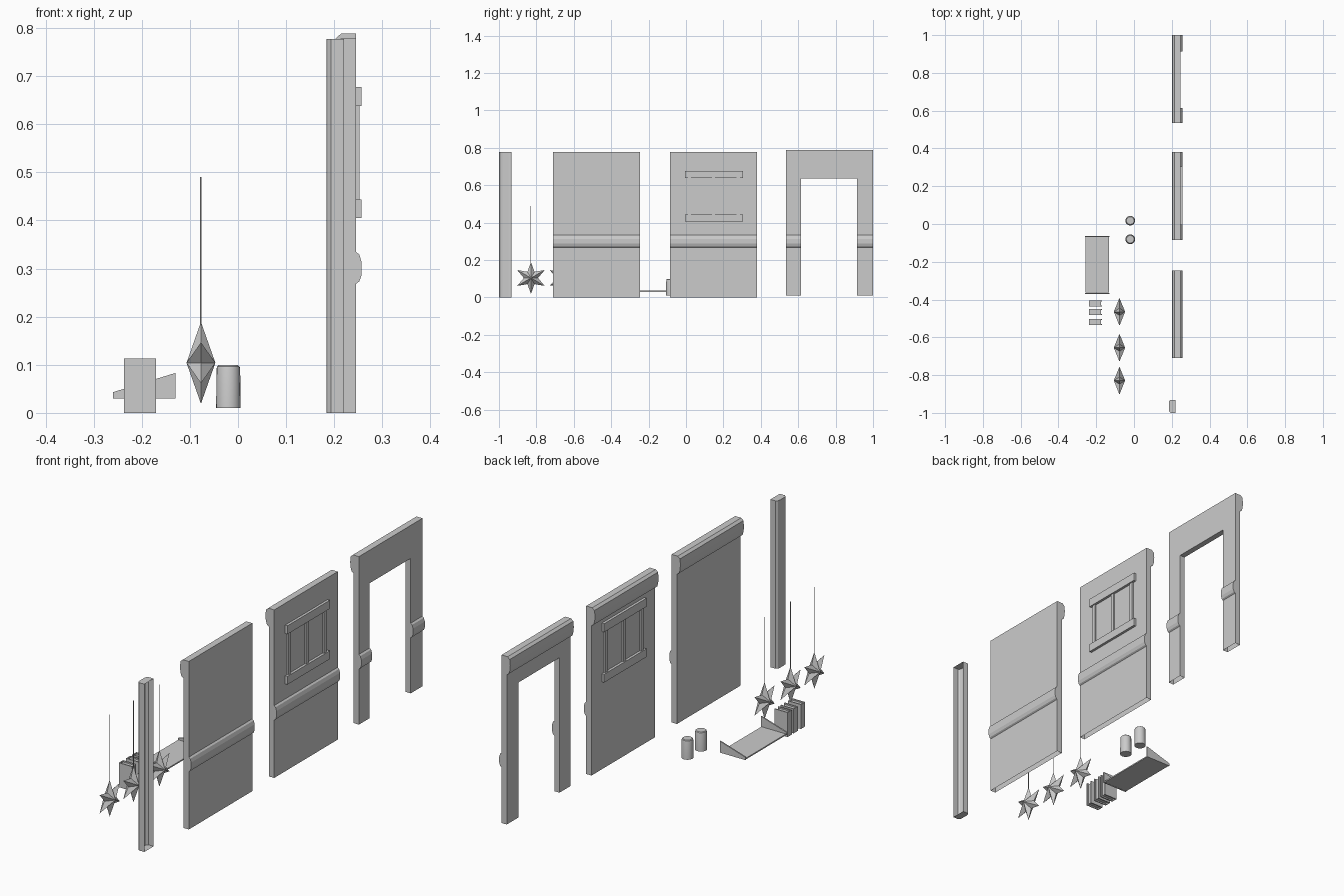
import bpy, bmesh, math
from mathutils import Vector

if "Cube" in bpy.data.objects:
    bpy.data.objects.remove(bpy.data.objects["Cube"])


def add_object(name, bm):
    bmesh.ops.recalc_face_normals(bm, faces=bm.faces)
    mesh = bpy.data.meshes.new(name)
    bm.to_mesh(mesh)
    bm.free()
    ob = bpy.data.objects.new(name, mesh)
    bpy.context.collection.objects.link(ob)
    return ob


def sweep(bm, profile, lo, hi, axis='y', skip=(), caps=True):
    """Extrude a 2D profile along y (x,z profile) or z (x,y profile); skip leaves sides open."""
    def place(p, t):
        return (p[0], t, p[1]) if axis == 'y' else (p[0], p[1], t)
    a = [bm.verts.new(place(p, lo)) for p in profile]
    b = [bm.verts.new(place(p, hi)) for p in profile]
    n = len(profile)
    for i in range(n):
        if i not in skip:
            j = (i + 1) % n
            bm.faces.new((a[i], a[j], b[j], b[i]))
    if caps:
        bm.faces.new(a)
        bm.faces.new(b)


def box(bm, x0, x1, y0, y1, z0, z1):
    sweep(bm, [(x0, z0), (x1, z0), (x1, z1), (x0, z1)], y0, y1)


# shared wall cross-section pieces: cornice on one side, rail on the other
BACK, FRONT = 0.218, 0.245


def cornice(top):
    return [(BACK, top - .085), (.207, top - .077), (.202, top - .06),
            (.200, top - .035), (.203, top - .01), (.214, top)]


RAIL = [(FRONT, .335), (.252, .329), (.257, .313), (.257, .287), (.252, .273), (FRONT, .268)]


def wall(name, y0, y1):
    profile = [(BACK, 0)] + cornice(.778) + [(FRONT, .778)] + RAIL + [(FRONT, 0)]
    bm = bmesh.new()
    sweep(bm, profile, y0, y1, skip=(len(profile) - 1,))
    return add_object(name, bm)


wall("plain_wall", -.71, -.245)
wall("window_wall", -.085, .38)

# window frame on both sides of the wall
bm = bmesh.new()
for z0, z1 in ((.405, .443), (.638, .677)):
    for x0, x1 in ((FRONT, .257), (.206, BACK)):
        box(bm, x0, x1, -.005, .305, z0, z1)
for y0 in (.01, .138, .27):
    for x0, x1 in ((FRONT, .252), (.211, BACK)):
        box(bm, x0, x1, y0, y0 + .018, .443, .638)
add_object("window_frame", bm)

# doorway wall: lintel plus two legs with the rail
bm = bmesh.new()
top, head = .788, .635
lintel = [(BACK, head)] + cornice(top) + [(FRONT, top), (FRONT, head)]
sweep(bm, lintel, .535, 1.0, skip=(len(lintel) - 1,))
leg = [(BACK, .01), (BACK, head), (FRONT, head)] + RAIL + [(FRONT, .01)]
for y0, y1 in ((.535, .614), (.914, 1.0)):
    sweep(bm, leg, y0, y1, skip=(1, len(leg) - 1))
bm.faces.new([bm.verts.new(c) for c in ((BACK, .614, head), (FRONT, .614, head),
                                        (FRONT, .914, head), (BACK, .914, head))])
add_object("doorway_wall", bm)

# corner post, hollow and open toward +x
bm = bmesh.new()
post = [(.22, -1), (.193, -1), (.186, -.993), (.184, -.982), (.184, -.95),
        (.186, -.939), (.193, -.932), (.22, -.932)]
sweep(bm, post, 0, .777, axis='z', skip=(len(post) - 1,))
add_object("corner_post", bm)

# shelf board with wedge ends
bm = bmesh.new()
box(bm, -.258, -.132, -.363, -.069, .03, .036)
for y0 in (-.37, -.069):
    sweep(bm, [(-.26, .03), (-.13, .03), (-.13, .083), (-.26, .043)], y0, y0 + .006)
add_object("shelf", bm)

# books: wrapped cover and inset pages
for i, (y0, y1) in enumerate(((-.436, -.405), (-.481, -.449), (-.534, -.502))):
    bm = bmesh.new()
    t = .005
    cover = [(-.237, y0), (-.17, y0), (-.17, y0 + t), (-.232, y0 + t),
             (-.232, y1 - t), (-.17, y1 - t), (-.17, y1), (-.237, y1)]
    sweep(bm, cover, 0, .113, axis='z')
    box(bm, -.232, -.176, y0 + t, y1 - t, .006, .107)
    add_object(f"book_{i + 1}", bm)

# jars: short lathed cylinders
for i, y in enumerate((.018, -.081)):
    bm = bmesh.new()
    rings = []
    n = 20
    for r, z in ((.0255, .01), (.0245, .092), (.0235, .096), (.020, .099)):
        rings.append([bm.verts.new((-.02 + r * math.cos(k * math.tau / n),
                                    y + r * math.sin(k * math.tau / n), z)) for k in range(n)])
    for a, b in zip(rings, rings[1:]):
        for k in range(n):
            bm.faces.new((a[k], a[(k + 1) % n], b[(k + 1) % n], b[k]))
    bm.faces.new(rings[0])
    bm.faces.new(rings[-1])
    ob = add_object(f"jar_{i + 1}", bm)
    bpy.ops.object.select_all(action='DESELECT')
    ob.select_set(True)
    bpy.context.view_layer.objects.active = ob
    bpy.ops.object.shade_smooth_by_angle(angle=math.radians(35))

# hanging six-point stars with cords
for i, y in enumerate((-.465, -.655, -.829)):
    c = Vector((-.077, y, .104))
    bm = bmesh.new()
    rim = []
    for k in range(12):
        r = .085 if k % 2 == 0 else .038
        a = k * math.tau / 12
        rim.append(bm.verts.new(c + Vector((0, r * math.sin(a), r * math.cos(a)))))
    for side in (-.03, .03):
        apex = bm.verts.new(c + Vector((side, 0, 0)))
        for k in range(12):
            bm.faces.new((rim[k], rim[(k + 1) % 12], apex))
    add_object(f"star_{i + 1}", bm)
    bm = bmesh.new()
    cord = [(c.x + .0015 * math.cos(k * math.tau / 6), y + .0015 * math.sin(k * math.tau / 6))
            for k in range(6)]
    sweep(bm, cord, .185, .49, axis='z')
    add_object(f"star_cord_{i + 1}", bm)
